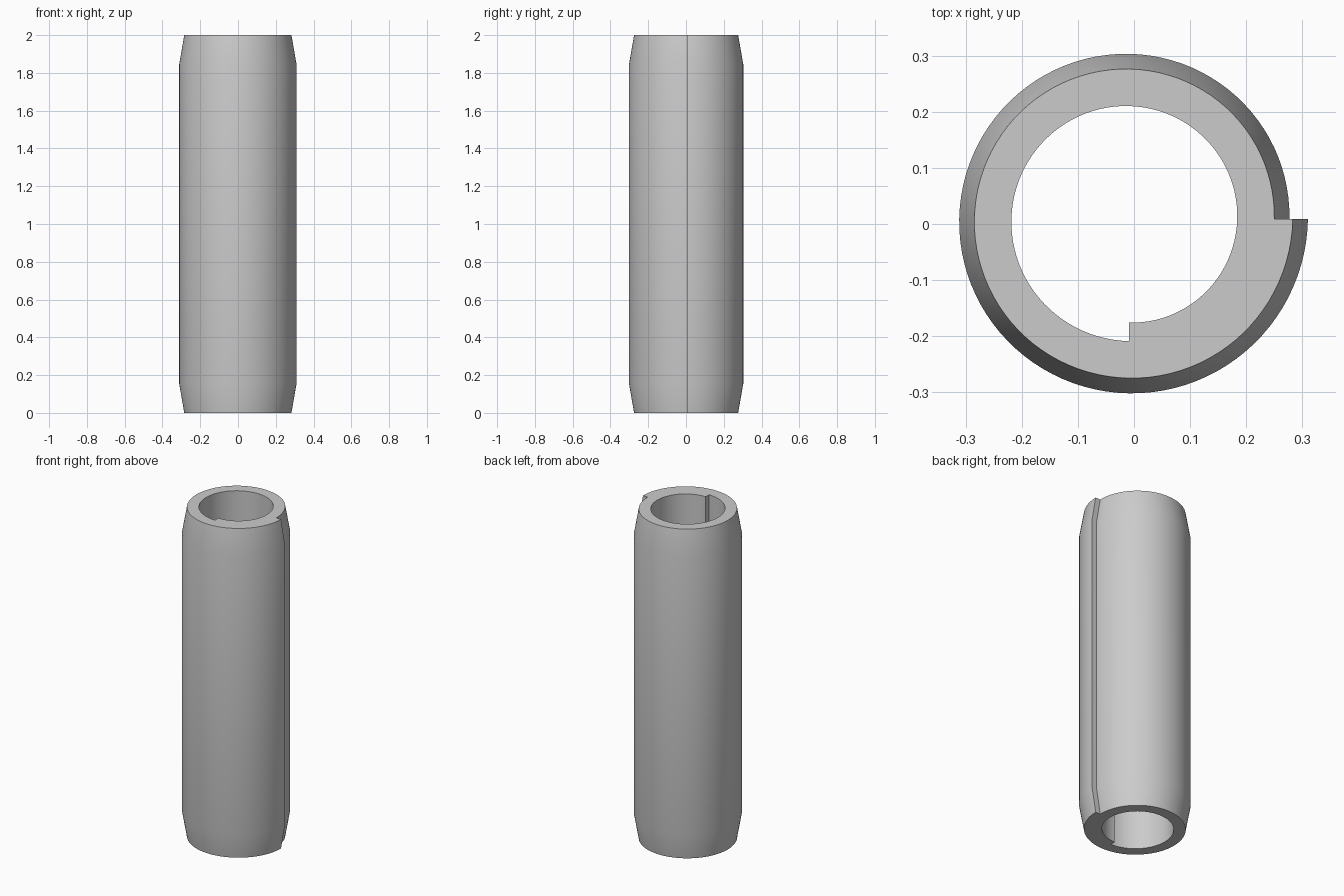
import bpy, bmesh, math

if "Cube" in bpy.data.objects:
    bpy.data.objects.remove(bpy.data.objects["Cube"])

# Coiled spring pin: a chamfered wall section swept along a flat spiral
CX, CY = -0.009, 0.009      # spiral centre
R_START = 0.319             # outer radius at the outer end
PITCH = 0.033               # radius lost per turn
TURNS = 2.25
WALL, CHAMFER, CHAMFER_H, HEIGHT = 0.06, 0.027, 0.155, 2.0
STEPS = 96                  # segments per turn

# Wall section: (inset from outer radius, height)
section = [
    (WALL, 0), (CHAMFER, 0), (0, CHAMFER_H),
    (0, HEIGHT - CHAMFER_H), (CHAMFER, HEIGHT), (WALL, HEIGHT),
]

bm = bmesh.new()


def ring(turn):
    a = -2 * math.pi * turn
    r = R_START - PITCH * turn
    return [bm.verts.new((CX + (r - d) * math.cos(a),
                          CY + (r - d) * math.sin(a), z)) for d, z in section]


# Sweep and end caps
rings = [ring(i / STEPS) for i in range(int(TURNS * STEPS) + 1)]
n = len(section)
for a, b in zip(rings, rings[1:]):
    for j in range(n):
        k = (j + 1) % n
        bm.faces.new((a[j], a[k], b[k], b[j]))
bm.faces.new(rings[0])
bm.faces.new(rings[-1][::-1])
bmesh.ops.recalc_face_normals(bm, faces=bm.faces)

mesh = bpy.data.meshes.new("coiled_pin")
bm.to_mesh(mesh)
bm.free()
pin = bpy.data.objects.new("coiled_pin", mesh)
bpy.context.collection.objects.link(pin)

# Smooth walls, sharp end faces
bpy.context.view_layer.objects.active = pin
pin.select_set(True)
bpy.ops.object.shade_smooth_by_angle(angle=math.radians(30))
